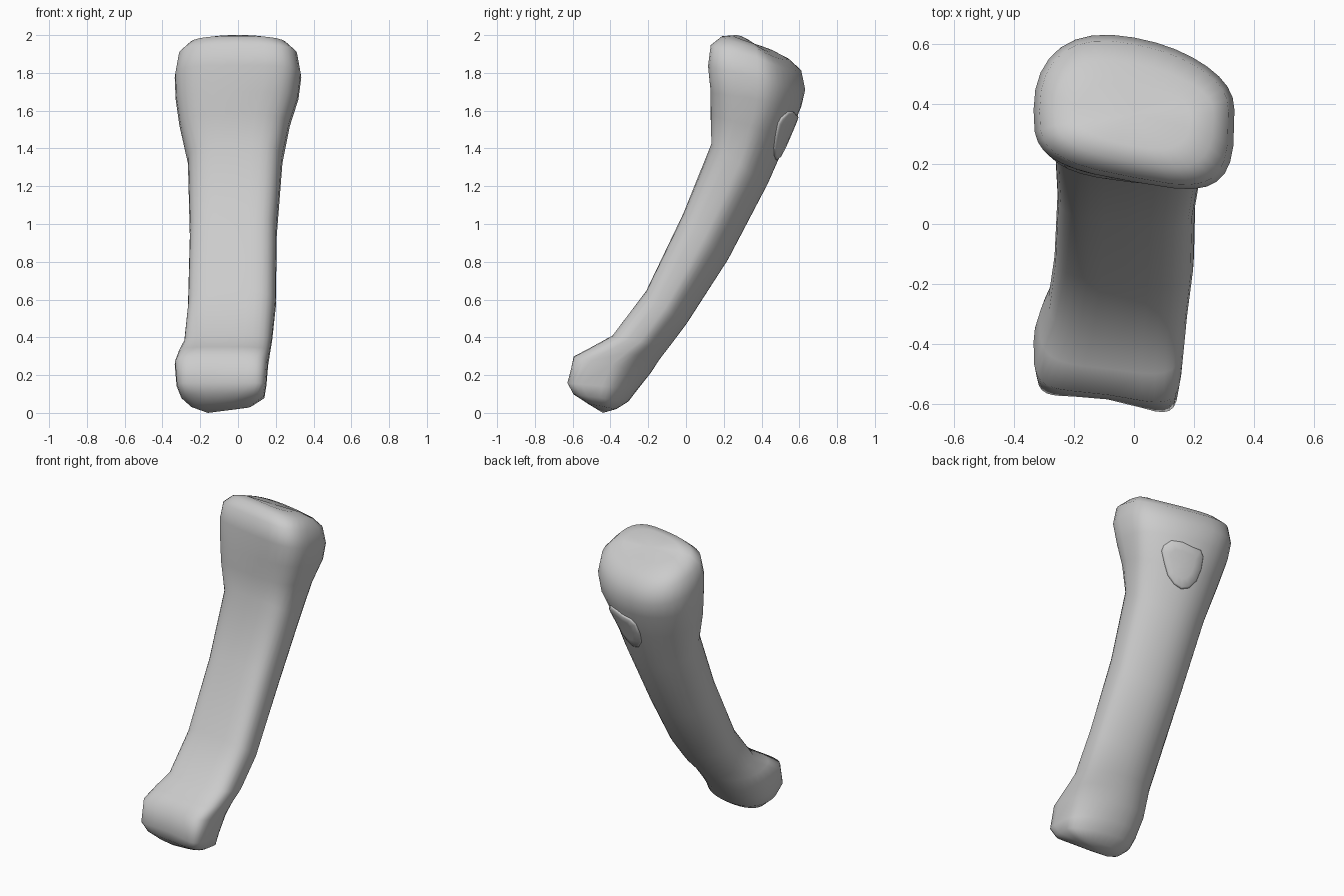
import bpy, bmesh, math
from mathutils import Vector
from mathutils.bvhtree import BVHTree

N = 32

# Tilted cross-sections: front y,z | back y,z | x min,max | front/back squareness | skew, front dent
SECTIONS = [
    (-0.52, 0.05, -0.37, 0.02, -0.25, 0.07, 2.5, 2.2, -0.01, 0.00),
    (-0.595, 0.10, -0.31, 0.06, -0.30, 0.14, 3.6, 2.2, -0.035, 0.02),
    (-0.63, 0.16, -0.26, 0.125, -0.325, 0.15, 4.6, 2.1, -0.04, 0.045),
    (-0.595, 0.30, -0.19, 0.21, -0.335, 0.16, 4.2, 2.0, -0.035, 0.025),
    (-0.50, 0.35, -0.14, 0.285, -0.315, 0.17, 3.6, 1.9, -0.03, 0.015),
    (-0.39, 0.41, -0.095, 0.343, -0.285, 0.18, 3.2, 1.9, -0.025, 0.01),
    (-0.215, 0.65, 0.00, 0.47, -0.265, 0.20, 3.0, 1.9, -0.03, 0.02),
    (-0.02, 1.06, 0.22, 0.81, -0.255, 0.205, 3.0, 1.9, -0.03, 0.02),
    (0.135, 1.43, 0.43, 1.21, -0.265, 0.235, 3.0, 1.9, -0.03, 0.01),
    (0.14, 1.58, 0.54, 1.46, -0.31, 0.275, 3.2, 1.9, -0.035, 0.0),
    (0.145, 1.70, 0.605, 1.62, -0.33, 0.32, 3.4, 2.1, -0.045, 0.0),
    (0.14, 1.84, 0.622, 1.71, -0.335, 0.335, 3.6, 2.2, -0.06, 0.0),
    (0.155, 1.95, 0.60, 1.81, -0.315, 0.315, 3.6, 2.3, -0.06, 0.0),
    (0.205, 1.995, 0.535, 1.87, -0.265, 0.265, 3.0, 2.3, -0.05, 0.0),
    (0.26, 2.00, 0.46, 1.91, -0.19, 0.19, 2.6, 2.4, -0.035, 0.0),
]


def spow(v, e):
    return math.copysign(abs(v) ** e, v)


def section_ring(s):
    fy, fz, by, bz, x0, x1, nf, nb, skew, dent = s
    pts = []
    for i in range(N):
        t = 2 * math.pi * i / N
        n = nf if math.sin(t) < 0 else nb
        u, v = spow(math.cos(t), 2 / n), spow(math.sin(t), 2 / n)
        k = (v + 1) / 2
        y = fy + (by - fy) * k + abs(v) * skew * u + max(0, -v) * dent * (1 - u * u)
        pts.append(Vector(((x0 + x1) / 2 + (x1 - x0) / 2 * u, y, fz + (bz - fz) * k)))
    return pts


def loft(name, rings, low=None, high=None):
    bm = bmesh.new()
    rows = [[bm.verts.new(p) for p in r] for r in rings]
    for a, b in zip(rows, rows[1:]):
        for i in range(len(a)):
            j = (i + 1) % len(a)
            bm.faces.new((a[i], a[j], b[j], b[i]))
    for row, tip in ((rows[0], low), (rows[-1], high)):
        if tip:
            c = bm.verts.new(tip)
            for i in range(len(row)):
                bm.faces.new((row[i], row[(i + 1) % len(row)], c))
    bmesh.ops.recalc_face_normals(bm, faces=bm.faces)
    tree = BVHTree.FromBMesh(bm)
    me = bpy.data.meshes.new(name)
    bm.to_mesh(me)
    bm.free()
    ob = bpy.data.objects.new(name, me)
    bpy.context.collection.objects.link(ob)
    bpy.ops.object.select_all(action='DESELECT')
    ob.select_set(True)
    bpy.context.view_layer.objects.active = ob
    bpy.ops.object.shade_smooth_by_angle(angle=math.radians(60))
    return ob, tree


# Bone: slanted shaft with a block-like lower end and broad slanted head
bone, tree = loft("bone", [section_ring(s) for s in SECTIONS],
                  low=(-0.16, -0.44, 0.0), high=(0, 0.365, 1.953))

# Raised shield-shaped patch draped on the back right of the shaft
SHIELD = [(-0.11, 0.06), (-0.10, 0.09), (-0.06, 0.12), (0, 0.12), (0.05, 0.105), (0.10, 0.10),
          (0.115, 0.07), (0.105, 0.0), (0.08, -0.07), (0.04, -0.12), (0, -0.135),
          (-0.04, -0.115), (-0.075, -0.07), (-0.095, 0.0)]
look = Vector((-0.6, -0.8, 0)).normalized()
side = Vector((-0.8, 0.6, 0))
centre = Vector((0.085, 0.54, 1.475))


def drape(u, w, lift):
    start = centre + side * u * 1.1 + Vector((0, 0, w)) - look * 2
    hit, normal, _, _ = tree.ray_cast(start, look)
    return hit + normal * lift if hit else start + look * 2


rings = [[drape(u * f, w * f, lift) for u, w in SHIELD]
         for f, lift in ((1.0, -0.01), (1.0, 0.005), (0.93, 0.012), (0.6, 0.012), (0.3, 0.012))]
loft("muscle_patch", rings, high=drape(0, 0, 0.012))
